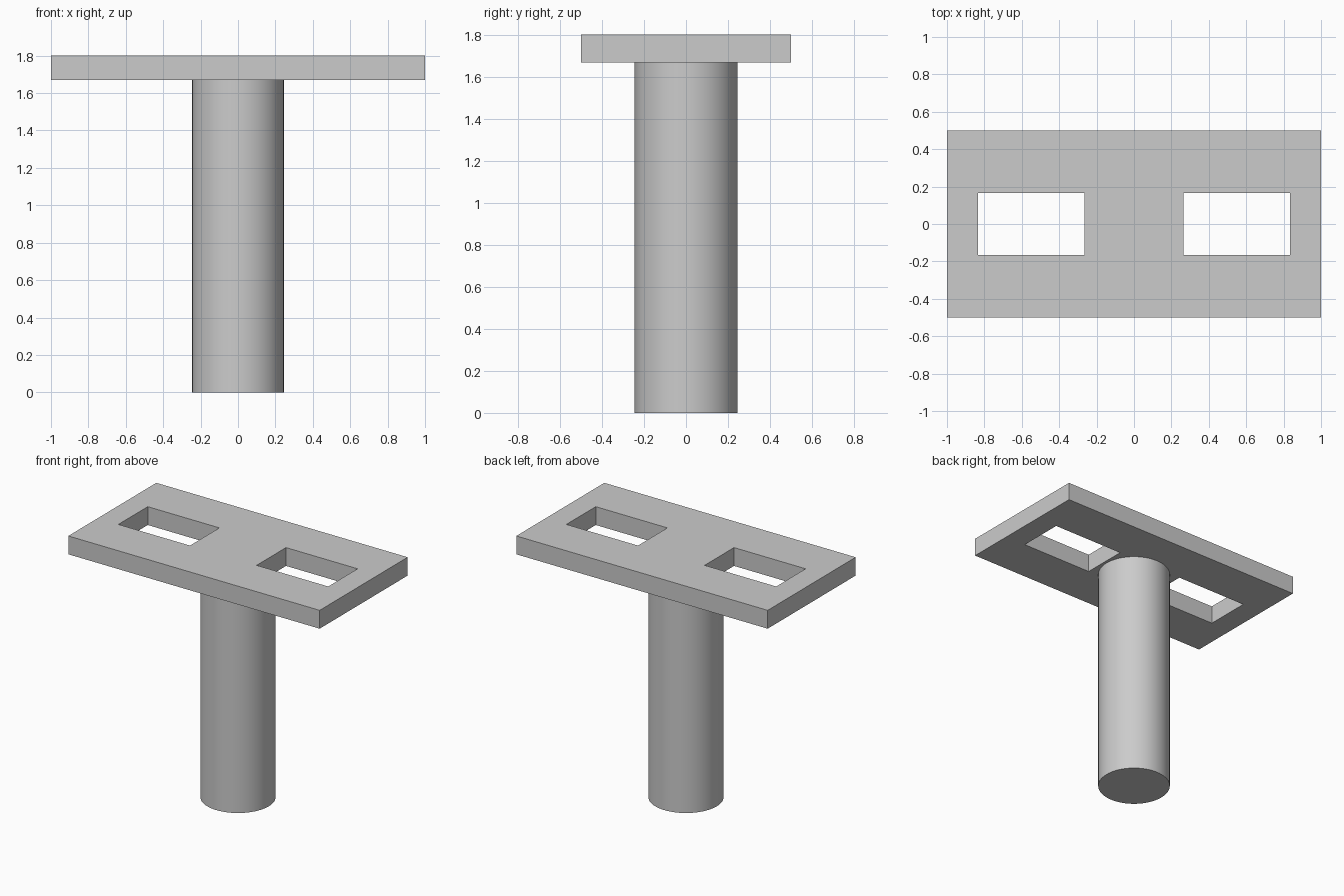
import bpy
import bmesh
import math

cube = bpy.data.objects.get("Cube")
if cube:
    bpy.data.objects.remove(cube, do_unlink=True)

PLATE_BOTTOM, PLATE_TOP = 1.67, 1.802
POST_RADIUS = 0.245

# One plain grey for everything
grey = bpy.data.materials.new("light_grey")
grey.use_nodes = True
colour = (0.6, 0.6, 0.6, 1)
grey.diffuse_color = colour
grey.node_tree.nodes["Principled BSDF"].inputs["Base Color"].default_value = colour


def make_object(name, bm):
    bmesh.ops.recalc_face_normals(bm, faces=bm.faces)
    mesh = bpy.data.meshes.new(name)
    bm.to_mesh(mesh)
    bm.free()
    obj = bpy.data.objects.new(name, mesh)
    mesh.materials.append(grey)
    bpy.context.collection.objects.link(obj)
    return obj


# Top plate: a grid of panels with two window panels left open, then thickened
xs = [-1, -0.835, -0.265, 0.265, 0.835, 1]
ys = [-0.5, -0.167, 0.167, 0.5]
openings = {(1, 1), (3, 1)}
bm = bmesh.new()
grid = [[bm.verts.new((x, y, PLATE_BOTTOM)) for y in ys] for x in xs]
for i in range(len(xs) - 1):
    for j in range(len(ys) - 1):
        if (i, j) not in openings:
            bm.faces.new((grid[i][j], grid[i + 1][j],
                          grid[i + 1][j + 1], grid[i][j + 1]))
raised = bmesh.ops.extrude_face_region(bm, geom=bm.faces[:], use_keep_orig=True)
top_verts = [g for g in raised["geom"] if isinstance(g, bmesh.types.BMVert)]
bmesh.ops.translate(bm, verts=top_verts, vec=(0, 0, PLATE_TOP - PLATE_BOTTOM))
make_object("top_plate", bm)

# Round post, smooth around with crisp rims
bm = bmesh.new()
bmesh.ops.create_cone(bm, cap_ends=True, segments=64, radius1=POST_RADIUS,
                      radius2=POST_RADIUS, depth=PLATE_BOTTOM)
bmesh.ops.translate(bm, verts=bm.verts, vec=(0, 0, PLATE_BOTTOM / 2))
post = make_object("post", bm)
bpy.ops.object.select_all(action="DESELECT")
post.select_set(True)
bpy.context.view_layer.objects.active = post
bpy.ops.object.shade_smooth_by_angle(angle=math.radians(30))
